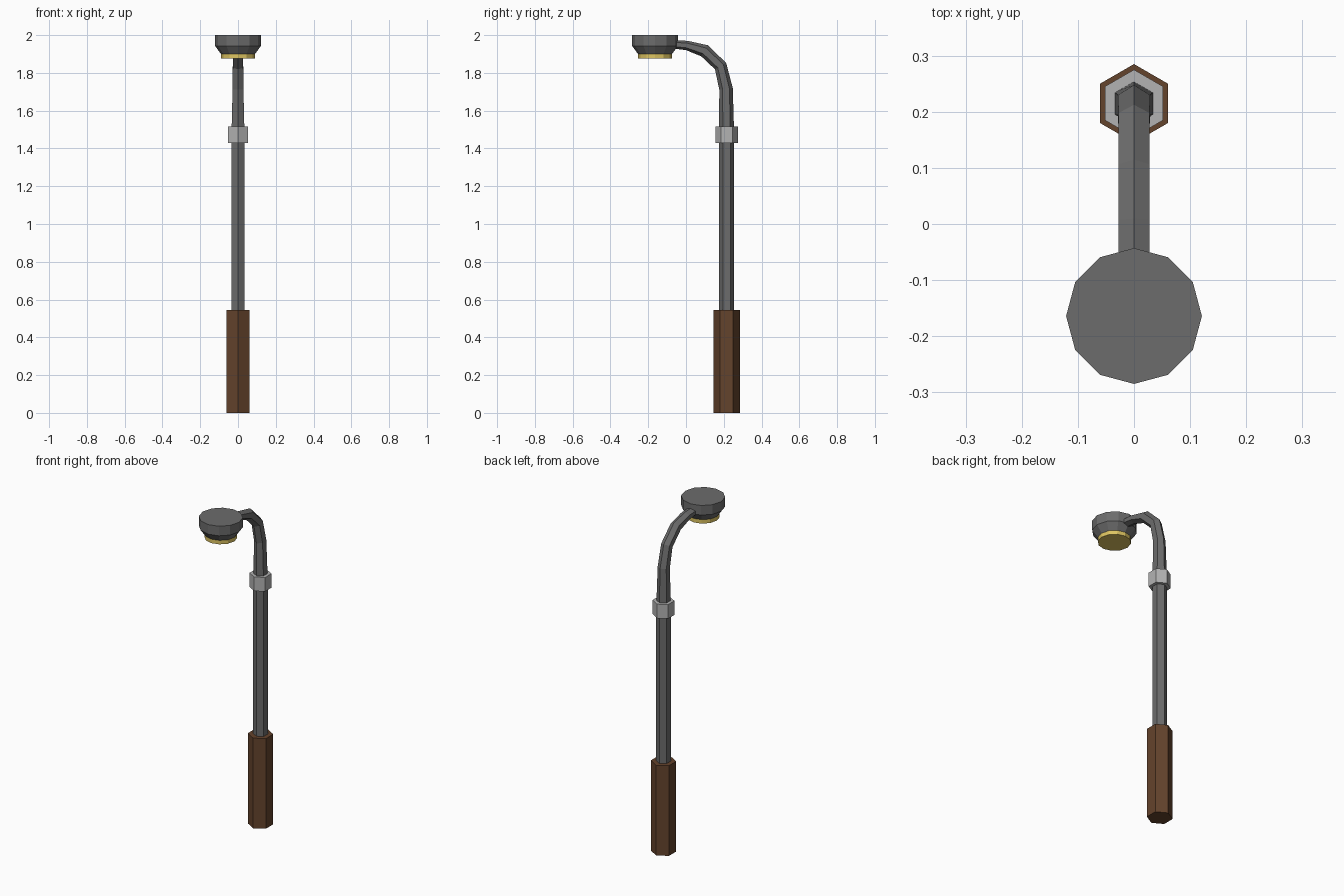
import bpy, bmesh
from math import sin, cos, tau
from mathutils import Vector

if "Cube" in bpy.data.objects:
    bpy.data.objects.remove(bpy.data.objects["Cube"])

POLE_Y = 0.215
HEAD_Y = -0.164


def material(name, r, g, b):
    m = bpy.data.materials.new(name)
    m.diffuse_color = (r, g, b, 1)
    m.use_nodes = True
    m.node_tree.nodes["Principled BSDF"].inputs["Base Color"].default_value = m.diffuse_color
    return m


dark = material("dark_metal", 0.15, 0.15, 0.15)
light = material("light_metal", 0.45, 0.45, 0.45)
brown = material("brown_base", 0.127, 0.056, 0.025)
yellow = material("lamp_glow", 0.72, 0.55, 0.12)


def loft(name, rings, mat):
    """Skin a list of point rings and cap both ends."""
    bm = bmesh.new()
    loops = [[bm.verts.new(p) for p in ring] for ring in rings]
    n = len(loops[0])
    for a, b in zip(loops, loops[1:]):
        for i in range(n):
            j = (i + 1) % n
            bm.faces.new((a[i], a[j], b[j], b[i]))
    bm.faces.new(loops[0][::-1])
    bm.faces.new(loops[-1])
    bmesh.ops.recalc_face_normals(bm, faces=bm.faces[:])
    mesh = bpy.data.meshes.new(name)
    bm.to_mesh(mesh)
    bm.free()
    mesh.materials.append(mat)
    obj = bpy.data.objects.new(name, mesh)
    bpy.context.collection.objects.link(obj)
    return obj


def turned(name, y, sides, profile, mat):
    """Faceted upright solid from (radius, z) pairs, one corner facing +y."""
    rings = [[(r * sin(tau * i / sides), y + r * cos(tau * i / sides), z)
              for i in range(sides)] for r, z in profile]
    return loft(name, rings, mat)


# Base and collar
turned("base", POLE_Y, 6, [(0.07, 0), (0.07, 0.545)], brown)
turned("collar", POLE_Y, 6, [(0.06, 1.43), (0.06, 1.515)], light)

# Pole bending into the arm: y, z, sideways radius, in-plane radius
path = [(0.215, 0.52, 0.04, 0.04), (0.215, 1.47, 0.04, 0.04),
        (0.212, 1.715, 0.033, 0.036), (0.183, 1.836, 0.032, 0.034),
        (0.098, 1.917, 0.032, 0.034), (0.005, 1.945, 0.032, 0.025),
        (-0.10, 1.954, 0.032, 0.021)]
centres = [Vector((0, p[0], p[1])) for p in path]
rings = []
for k, (y, z, side, inplane) in enumerate(path):
    if k < 2:
        t = Vector((0, 0, 1))
    else:
        t = (centres[k] - centres[k - 1]).normalized()
        if k < len(path) - 1:
            t = (t + (centres[k + 1] - centres[k]).normalized()).normalized()
    out = Vector((0, t.z, -t.y))
    rings.append([centres[k] + out * inplane * cos(tau * i / 6)
                  + Vector((side * sin(tau * i / 6), 0, 0)) for i in range(6)])
loft("pole_and_arm", rings, dark)

# Lamp head and glowing lens
turned("lamp_head", HEAD_Y, 12, [(0.09, 1.9), (0.121, 1.942), (0.121, 2.0)], dark)
turned("lamp_lens", HEAD_Y, 12, [(0.09, 1.876), (0.09, 1.904)], yellow)
